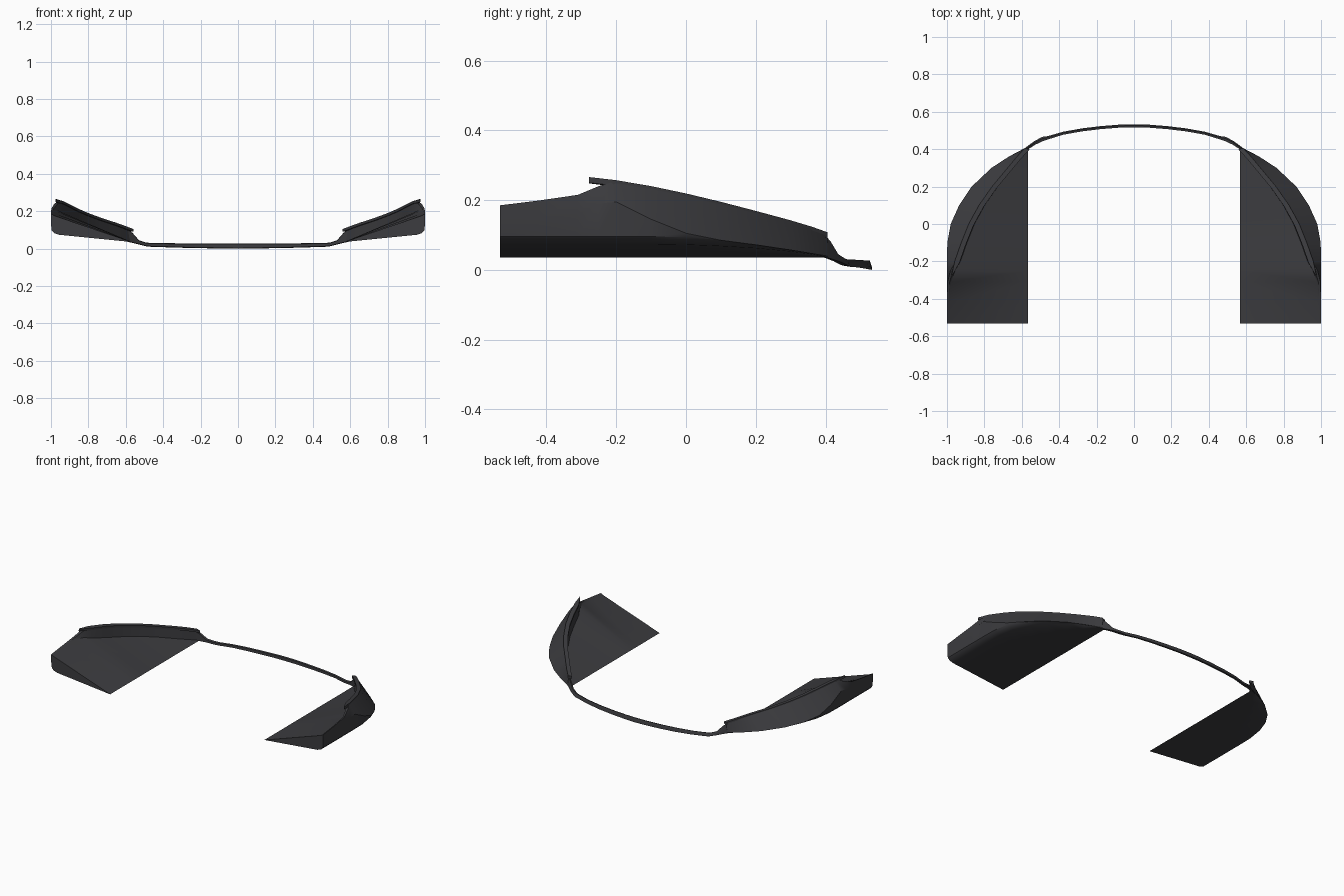
import bpy, bmesh, math

mat = bpy.data.materials.new("dark_trim")
mat.diffuse_color = (0.045, 0.045, 0.05, 1)


def loft(name, rings, cap_last=True, weld=False):
    """Skin closed rings of equal length, then mirror across x = 0."""
    bm = bmesh.new()
    rows = [[bm.verts.new(p) for p in r] for r in rings]
    n = len(rows[0])
    for a, b in zip(rows, rows[1:]):
        for i in range(n):
            j = (i + 1) % n
            bm.faces.new((a[i], a[j], b[j], b[i]))
    if not weld:
        bm.faces.new(rows[0])
    if cap_last:
        bm.faces.new(rows[-1])
    bmesh.ops.recalc_face_normals(bm, faces=bm.faces)
    me = bpy.data.meshes.new(name)
    bm.to_mesh(me)
    bm.free()
    ob = bpy.data.objects.new(name, me)
    bpy.context.collection.objects.link(ob)
    me.materials.append(mat)
    m = ob.modifiers.new("mirror", "MIRROR")
    m.use_clip = True
    m.merge_threshold = 0.0005
    bpy.ops.object.select_all(action="DESELECT")
    bpy.context.view_layer.objects.active = ob
    ob.select_set(True)
    bpy.ops.object.shade_smooth_by_angle(angle=math.radians(30))
    return ob


INNER, FLOOR = 0.567, 0.035


def section(y, ox, cz, bx, bz, foot_z, back):
    """Underside, rolled outer edge, leaning wall to the crest, then the upper slope."""
    pts = [(INNER, y, FLOOR)]
    w = ox - INNER
    for f, lift in ((0.5, 0), (0.9, 0), (0.96, 0.006), (0.99, 0.018)):
        pts.append((INNER + w * f, y, min(FLOOR + 0.1 * w * f + lift, cz)))
    pts += [(ox, y, cz), (bx, y, bz), (bx - back * 0.6, y, bz - 0.003),
            (max(bx - back, INNER + 0.001), y, foot_z)]
    return pts


# Side plates: y, outer x, crease z, crest x, crest z, foot z, crest width
side = [
    (-0.533, 1.0, 0.13, 1.0, 0.185, 0.177, 0.015),
    (-0.42, 1.0, 0.14, 1.0, 0.199, 0.190, 0.015),
    (-0.31, 1.0, 0.16, 0.997, 0.215, 0.203, 0.018),
    (-0.25, 1.0, 0.19, 0.982, 0.240, 0.200, 0.025),
    (-0.20, 1.0, 0.195, 0.955, 0.255, 0.185, 0.027),
    (-0.10, 0.998, 0.145, 0.920, 0.238, 0.160, 0.027),
    (0.0, 0.980, 0.105, 0.880, 0.217, 0.138, 0.027),
    (0.1, 0.935, 0.085, 0.825, 0.193, 0.117, 0.027),
    (0.2, 0.868, 0.072, 0.755, 0.167, 0.092, 0.027),
    (0.3, 0.762, 0.057, 0.672, 0.140, 0.064, 0.025),
    (0.36, 0.670, 0.047, 0.622, 0.122, 0.048, 0.022),
    (0.405, 0.585, 0.040, 0.580, 0.106, 0.037, 0.012),
]
loft("side_plate", [section(*s) for s in side])

# Crest lip: thin blade running on top of the wall, with a pointed rear tip
lip = [(0.975, -0.278, 0.266, 0.001)] + [
    (s[3] + 0.004, s[0], s[4] + 0.002, 0.013) for s in side[4:]]
loft("crest_lip", [[(x, y, z), (x - 2 * h, y - h * 0.5, z - 0.004),
                    (x - 2 * h, y - h * 0.5, z - 0.018), (x + 0.002, y, z - 0.016)]
                   for x, y, z, h in lip])

# Front strip: x, y, bottom z, top z, depth, running from the plates to the centre
strip = [
    (0.590, 0.400, 0.036, 0.106, 0.016),
    (0.562, 0.422, 0.030, 0.082, 0.020),
    (0.530, 0.445, 0.022, 0.045, 0.022),
    (0.490, 0.466, 0.012, 0.032, 0.024),
    (0.460, 0.470, 0.009, 0.030, 0.018),
    (0.380, 0.493, 0.007, 0.029, 0.016),
    (0.280, 0.511, 0.004, 0.028, 0.016),
    (0.180, 0.523, 0.002, 0.027, 0.016),
    (0.080, 0.531, 0.001, 0.027, 0.016),
    (0.0, 0.533, 0.0, 0.027, 0.016),
]
loft("front_strip", [[(x, y, a), (x, y, a + (b - a) * 0.3), (x, y - d * 0.4, b),
                      (x, y - d, b - 0.003), (x, y - d, a + 0.003)]
                     for x, y, a, b, d in strip], cap_last=False)
